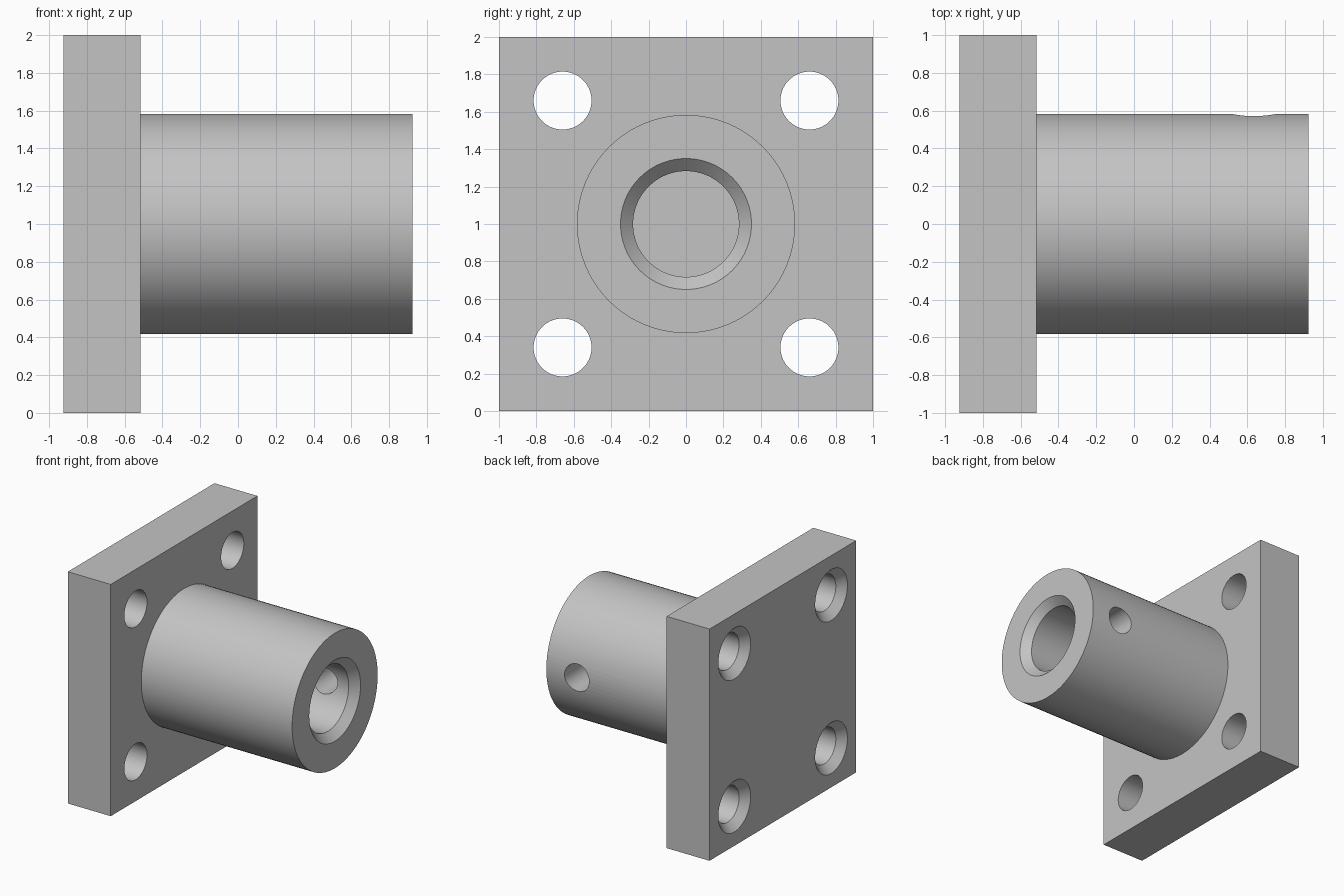
import bpy
import bmesh
import math
from mathutils import Matrix, Vector

default_cube = bpy.data.objects.get("Cube")
if default_cube:
    bpy.data.objects.remove(default_cube, do_unlink=True)

# Main dimensions
BACK, SHOULDER, END = -0.925, -0.515, 0.925
SLEEVE_R, BORE_R, BORE_MOUTH_R = 0.583, 0.283, 0.35
BOLT_R, SINK_R, BOLT_OFFSET = 0.155, 0.22, 0.66
CENTRE_Z = 1.0

metal = bpy.data.materials.new("plain_grey")
metal.use_nodes = True
grey = (0.55, 0.55, 0.55, 1)
metal.diffuse_color = grey
metal.node_tree.nodes["Principled BSDF"].inputs["Base Color"].default_value = grey


def add_object(name, bm):
    bmesh.ops.recalc_face_normals(bm, faces=bm.faces)
    mesh = bpy.data.meshes.new(name)
    bm.to_mesh(mesh)
    bm.free()
    mesh.materials.append(metal)
    obj = bpy.data.objects.new(name, mesh)
    bpy.context.collection.objects.link(obj)
    return obj


def turned(name, profile, origin, axis, sides=96):
    """Solid of revolution from (distance along axis, radius) pairs."""
    bm = bmesh.new()
    rings = []
    for along, radius in profile:
        rings.append([bm.verts.new((radius * math.cos(a), radius * math.sin(a), along))
                      for a in (math.tau * i / sides for i in range(sides))])
    for low, high in zip(rings, rings[1:]):
        for i in range(sides):
            j = (i + 1) % sides
            bm.faces.new((low[i], low[j], high[j], high[i]))
    bm.faces.new(rings[0])
    bm.faces.new(rings[-1])
    turn = Vector(axis).to_track_quat("Z", "Y").to_matrix().to_4x4()
    bm.transform(Matrix.Translation(origin) @ turn)
    return add_object(name, bm)


def combine(target, tool, operation):
    """Apply a boolean and discard the tool."""
    tool.hide_render = True
    mod = target.modifiers.new(tool.name, "BOOLEAN")
    mod.operation, mod.solver, mod.object = operation, "EXACT", tool
    bpy.context.view_layer.objects.active = target
    bpy.ops.object.modifier_apply(modifier=mod.name)
    bpy.data.objects.remove(tool, do_unlink=True)


# Square mounting plate
bm = bmesh.new()
bmesh.ops.create_cube(bm, size=1)
bm.transform(Matrix.Translation(((BACK + SHOULDER) / 2, 0, CENTRE_Z))
             @ Matrix.Diagonal((SHOULDER - BACK, 2, 2, 1)))
flange = add_object("flanged_sleeve", bm)

# Round sleeve, rooted inside the plate
sleeve = turned("sleeve", [(SHOULDER - 0.1, SLEEVE_R), (END, SLEEVE_R)],
                (0, 0, CENTRE_Z), (1, 0, 0))
combine(flange, sleeve, "UNION")

# Blind bore with a chamfered mouth
lip = 0.05
chamfer = BORE_MOUTH_R - BORE_R
bore = turned("bore", [(SHOULDER, BORE_R), (END - chamfer, BORE_R),
                       (END, BORE_MOUTH_R), (END + lip, BORE_MOUTH_R)],
              (0, 0, CENTRE_Z), (1, 0, 0))
combine(flange, bore, "DIFFERENCE")

# Bolt holes, countersunk from the back of the plate
sink = SINK_R - BOLT_R
for y in (-BOLT_OFFSET, BOLT_OFFSET):
    for z in (-BOLT_OFFSET, BOLT_OFFSET):
        hole = turned("bolt_hole", [(BACK - lip, SINK_R), (BACK, SINK_R),
                                    (BACK + sink, BOLT_R), (SHOULDER + lip, BOLT_R)],
                      (0, y, CENTRE_Z + z), (1, 0, 0), 64)
        combine(flange, hole, "DIFFERENCE")

# Set screw hole through the rear wall of the sleeve
screw_hole = turned("set_screw_hole", [(0, 0.117), (0.7, 0.117)],
                    (0.635, 0, CENTRE_Z), (0, 1, 0), 48)
combine(flange, screw_hole, "DIFFERENCE")

# Smooth round walls, crisp edges
bpy.ops.object.select_all(action="DESELECT")
flange.select_set(True)
bpy.context.view_layer.objects.active = flange
bpy.ops.object.shade_smooth_by_angle(angle=math.radians(30))
